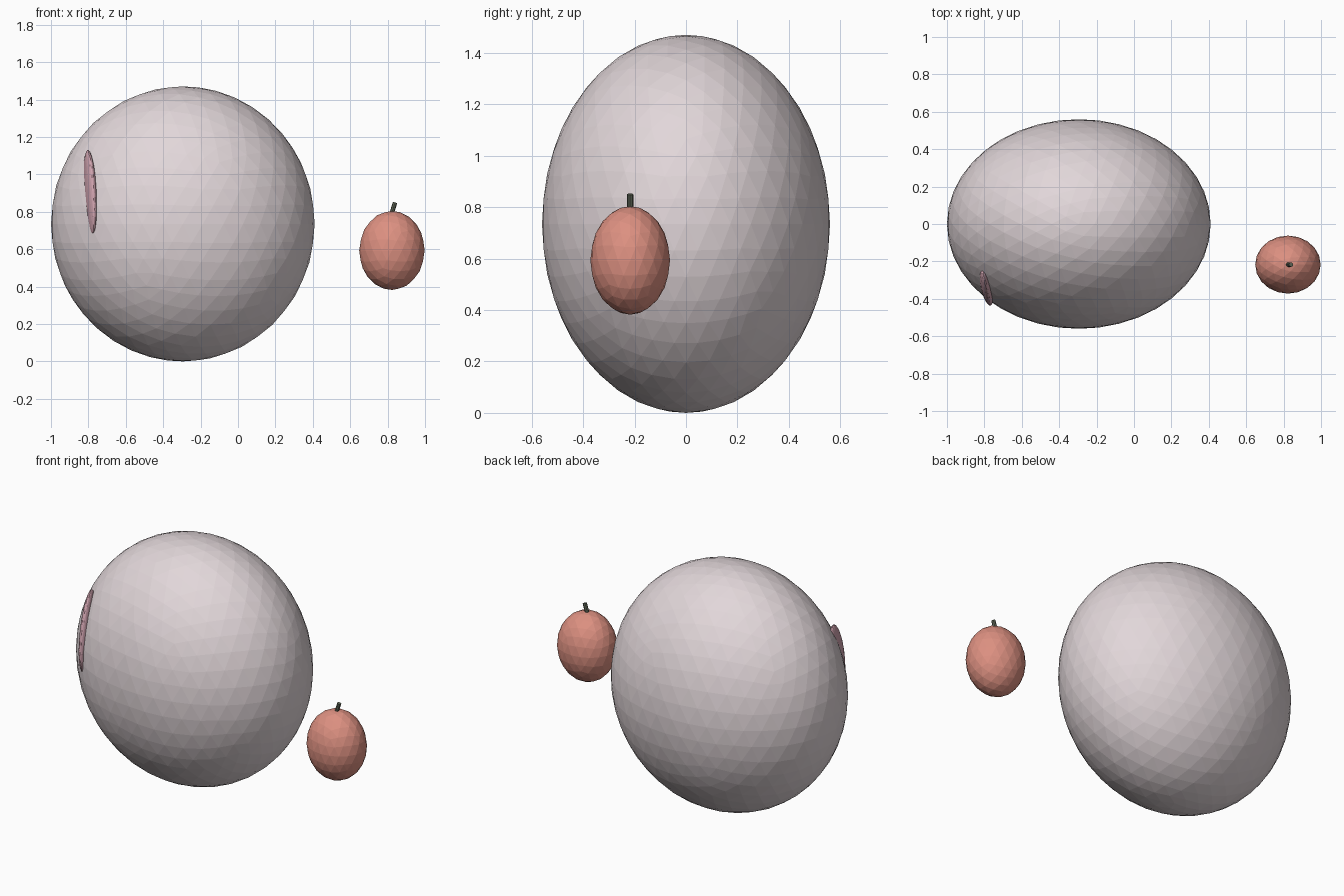
import bpy
from mathutils import Vector
from math import radians

if "Cube" in bpy.data.objects:
    bpy.data.objects.remove(bpy.data.objects["Cube"])


def paint(obj, name, rgb):
    mat = bpy.data.materials.new(name)
    mat.diffuse_color = (*rgb, 1)
    mat.use_nodes = True
    mat.node_tree.nodes["Principled BSDF"].inputs["Base Color"].default_value = mat.diffuse_color
    obj.data.materials.append(mat)


def ellipsoid(name, center, radii, level, rgb, rot=(0, 0, 0)):
    bpy.ops.mesh.primitive_ico_sphere_add(subdivisions=level, radius=1, location=center, rotation=rot)
    obj = bpy.context.object
    obj.name = name
    obj.scale = radii
    paint(obj, name + "_color", rgb)
    return obj


# Large faceted body
ellipsoid("large_body", (-0.295, 0, 0.735), (0.705, 0.56, 0.735), 4, (0.76, 0.68, 0.70))

# Thin lens-shaped mark half sunk into the body's front left
ellipsoid("side_mark", (-0.79, -0.335, 0.905), (0.03, 0.085, 0.235), 3, (0.62, 0.36, 0.42),
          (radians(-16), 0, radians(13)))

# Small fruit
ellipsoid("small_fruit", (0.823, -0.217, 0.593), (0.175, 0.155, 0.211), 3, (0.72, 0.28, 0.22))

# Tilted stem
a, b = Vector((0.818, -0.217, 0.78)), Vector((0.84, -0.217, 0.85))
bpy.ops.mesh.primitive_cylinder_add(vertices=8, radius=0.012, depth=(b - a).length, location=(a + b) / 2)
stem = bpy.context.object
stem.name = "stem"
stem.rotation_euler = (b - a).to_track_quat("Z", "Y").to_euler()
paint(stem, "stem_color", (0.12, 0.14, 0.10))
